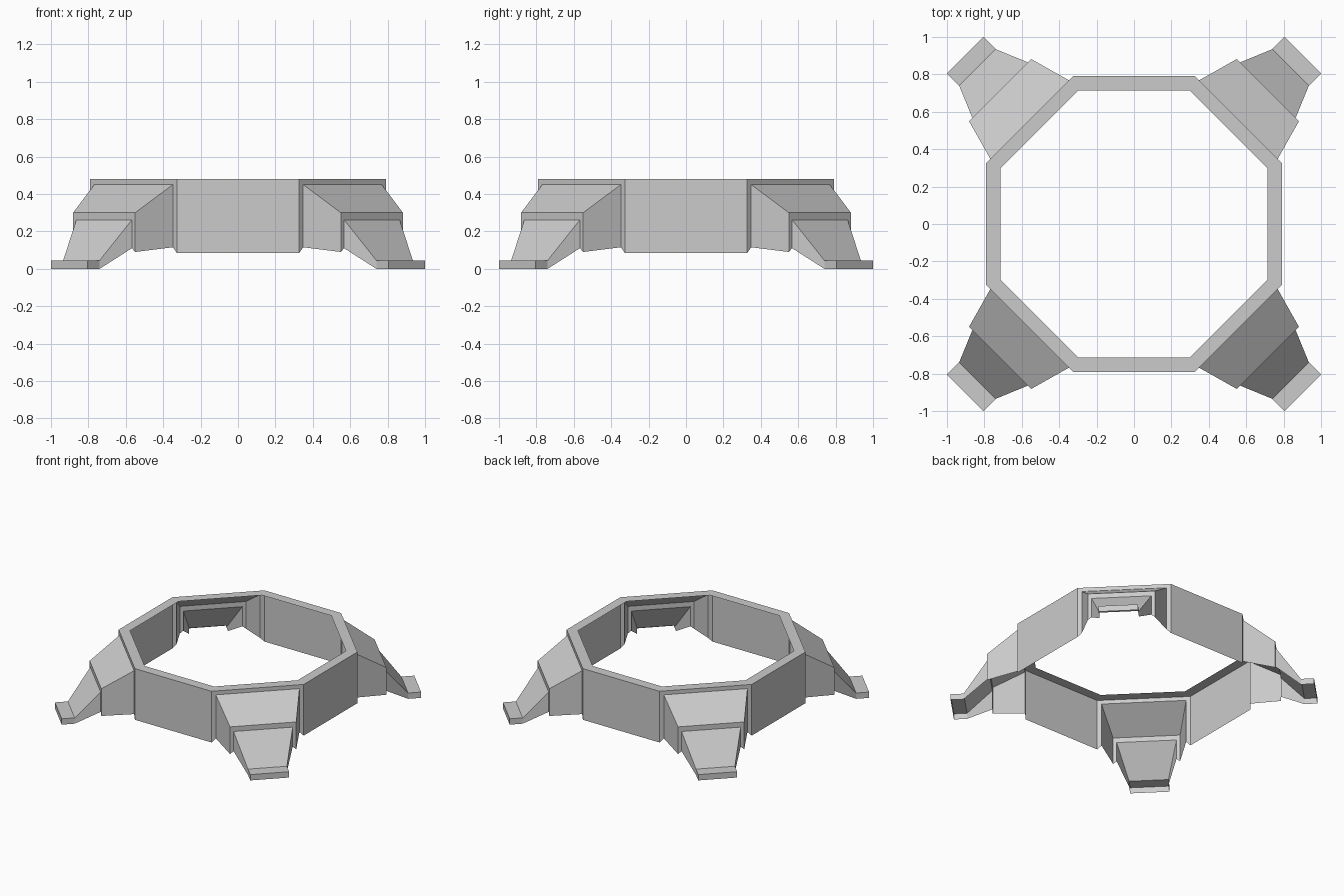
import bpy, bmesh, math
from mathutils import Matrix

if "Cube" in bpy.data.objects:
    bpy.data.objects.remove(bpy.data.objects["Cube"])

R, R_IN, TOP, BOTTOM = 0.79, 0.715, 0.48, 0.085
T8 = math.tan(math.pi / 8)


def finish(bm, name):
    bmesh.ops.remove_doubles(bm, verts=bm.verts, dist=1e-4)
    me = bpy.data.meshes.new(name)
    bm.to_mesh(me)
    bm.free()
    ob = bpy.data.objects.new(name, me)
    bpy.context.collection.objects.link(ob)
    return ob


def face(bm, pts):
    bm.faces.new([bm.verts.new(p) for p in pts])


# Octagonal ring: flat top flange with thin walls hanging on the four straight sides
bm = bmesh.new()
for i in range(8):
    rot = Matrix.Rotation(i * math.pi / 4, 3, 'Z')
    h, hi = R * T8, R_IN * T8
    flange = [(R_IN, -hi, TOP), (R, -h, TOP), (R, h, TOP), (R_IN, hi, TOP)]
    start = len(bm.verts)
    face(bm, flange)
    if i % 2 == 0:
        face(bm, [(R, -h, BOTTOM), (R, h, BOTTOM), (R, h, TOP), (R, -h, TOP)])
    bm.verts.ensure_lookup_table()
    for v in bm.verts[start:]:
        v.co = rot @ v.co
finish(bm, "octagon_ring")

# Leg stations: distance out, half width, top z, bottom z
stations = [
    (R, R * T8, TOP, BOTTOM),        # corner opening frame
    (R, 0.297, 0.45, 0.115),         # start of upper housing
    (1.012, 0.235, 0.30, 0.09),      # end of upper housing
    (1.012, 0.21, 0.262, 0.11),      # start of lower leg
    (1.184, 0.138, 0.045, 0.0),      # foot inner edge
    (1.276, 0.138, 0.045, 0.0),      # foot outer edge
]


def make_leg(name, angle):
    """Hollow leg, open underneath: lofted top panels and side panels."""
    bm = bmesh.new()
    for (d, w, zt, zb), (d2, w2, zt2, zb2) in zip(stations, stations[1:]):
        face(bm, [(d, -w, zt), (d2, -w2, zt2), (d2, w2, zt2), (d, w, zt)])
        face(bm, [(d, w, zb), (d, w, zt), (d2, w2, zt2), (d2, w2, zb2)])
        face(bm, [(d, -w, zt), (d, -w, zb), (d2, -w2, zb2), (d2, -w2, zt2)])
    # outer lip of the foot
    d, w, zt, zb = stations[-1]
    face(bm, [(d, -w, zb), (d, w, zb), (d, w, zt), (d, -w, zt)])
    bm.transform(Matrix.Rotation(angle, 4, 'Z'))
    return finish(bm, name)


names = ["back_right_leg", "back_left_leg", "front_left_leg", "front_right_leg"]
for k, n in enumerate(names):
    make_leg(n, math.pi / 4 + k * math.pi / 2)
